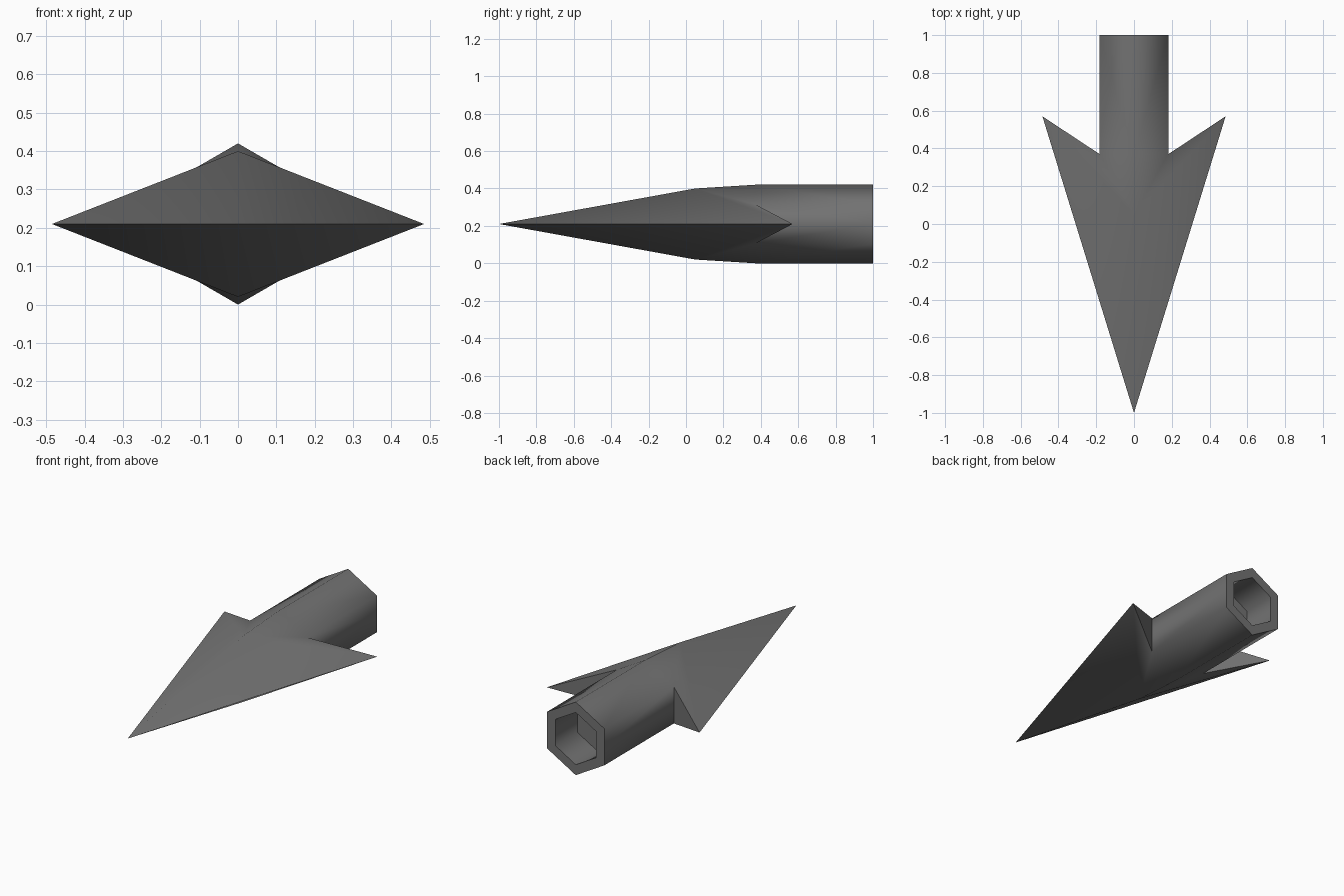
import bpy, bmesh, math

cube = bpy.data.objects.get("Cube")
if cube:
    bpy.data.objects.remove(cube, do_unlink=True)

MID = 0.21          # height of the symmetry plane
COLLAR, END, FLOOR = 0.37, 1.0, 0.8
OUTER, INNER = 0.21, 0.15

steel = bpy.data.materials.new("dark_steel")
steel.use_nodes = True
steel.diffuse_color = (0.17, 0.17, 0.17, 1)
steel.node_tree.nodes["Principled BSDF"].inputs["Base Color"].default_value = (0.17, 0.17, 0.17, 1)


def hex_quarter(radius, y):
    """Top, shoulder and side points of a hexagon standing on a corner."""
    side = radius * math.cos(math.pi / 6)
    return [(0, y, radius), (side, y, radius / 2), (side, y, 0)]


tip, ridge, barb = (0, -1, 0), (0, 0.05, 0.19), (0.485, 0.57, 0)
collar = hex_quarter(OUTER, COLLAR)
rings = [collar, hex_quarter(OUTER, END), hex_quarter(INNER, END), hex_quarter(INNER, FLOOR)]

# One quarter: blade, barb back, socket tube, rim, bore and bore floor
faces = [
    (tip, barb, ridge),
    (ridge, barb, collar[1]),
    (ridge, collar[1], collar[0]),
    (barb, collar[2], collar[1]),
    (*rings[-1], (0, FLOOR, 0)),
]
for a, b in zip(rings, rings[1:]):
    for i in range(2):
        faces.append((a[i], a[i + 1], b[i + 1], b[i]))

# Reflect the quarter to all four sides and weld it
bm = bmesh.new()
for sx in (1, -1):
    for sz in (1, -1):
        for face in faces:
            bm.faces.new([bm.verts.new((x * sx, y, MID + z * sz)) for x, y, z in face])
bmesh.ops.remove_doubles(bm, verts=bm.verts, dist=0.0005)
bmesh.ops.recalc_face_normals(bm, faces=bm.faces)

mesh = bpy.data.meshes.new("arrowhead")
bm.to_mesh(mesh)
bm.free()
mesh.materials.append(steel)
arrowhead = bpy.data.objects.new("arrowhead", mesh)
bpy.context.collection.objects.link(arrowhead)

# Soft ridges, crisp blade edges and rim
bpy.ops.object.select_all(action="DESELECT")
arrowhead.select_set(True)
bpy.context.view_layer.objects.active = arrowhead
bpy.ops.object.shade_smooth_by_angle(angle=math.radians(65))
